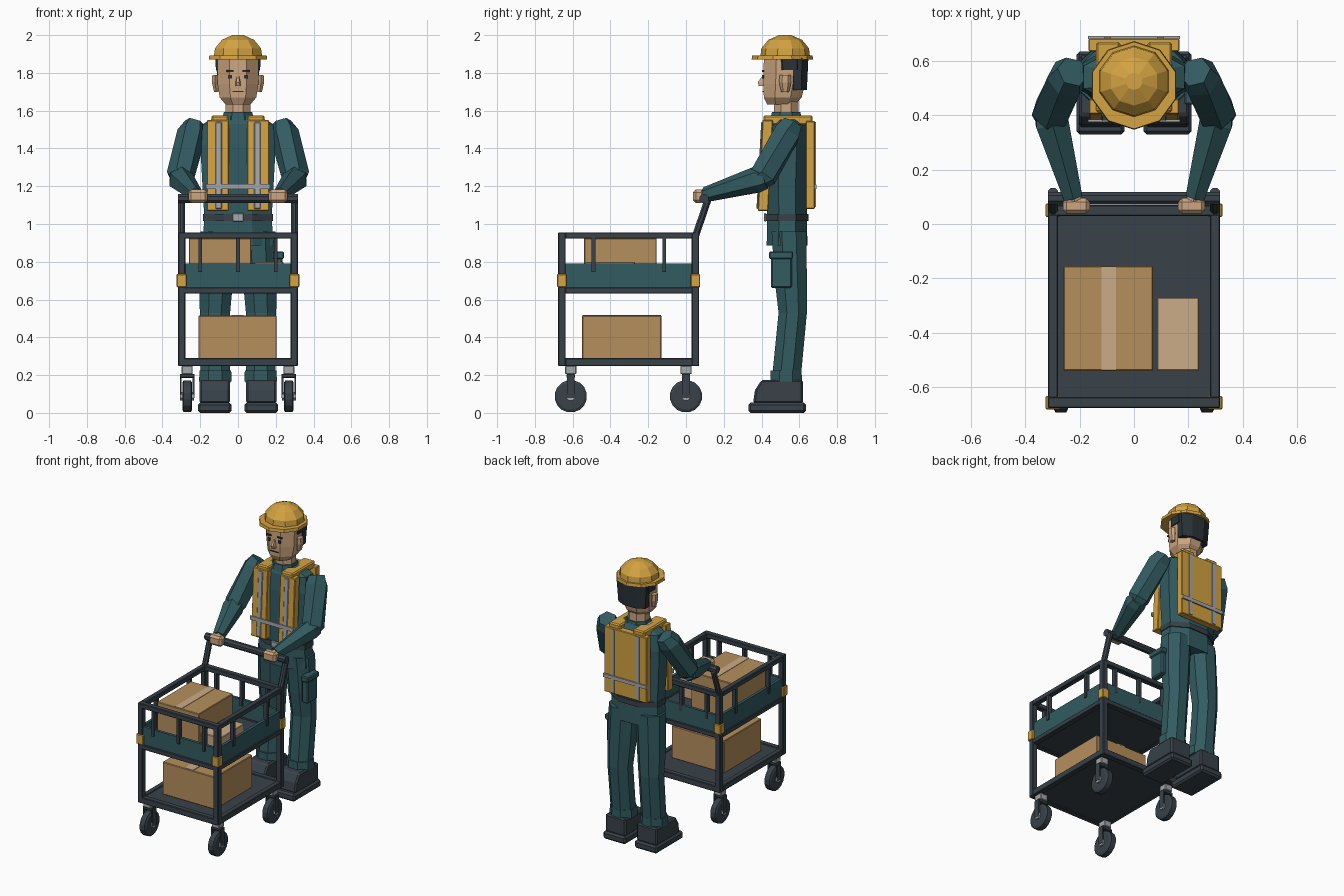
import bpy, math
from mathutils import Vector


def colour(name, r, g, b):
    m = bpy.data.materials.new(name)
    lin = [((c / 255 + 0.055) / 1.055) ** 2.4 for c in (r, g, b)]
    m.diffuse_color = (*lin, 1)
    return m


TEAL = colour("teal cloth", 50, 91, 97)
DARK = colour("dark metal", 56, 66, 74)
BLACK = colour("hair black", 43, 51, 57)
YELLOW = colour("safety yellow", 212, 163, 66)
SKIN = colour("skin", 205, 166, 128)
CARD = colour("cardboard", 182, 143, 92)
TAPE = colour("pale tape", 204, 172, 136)
GREY = colour("silver grey", 165, 168, 170)


def finish(name, verts, faces, mat, bevel=0, mirror=False):
    me = bpy.data.meshes.new(name)
    me.from_pydata([tuple(v) for v in verts], [], faces)
    me.materials.append(mat)
    ob = bpy.data.objects.new(name, me)
    bpy.context.collection.objects.link(ob)
    if bevel:
        b = ob.modifiers.new("bevel", 'BEVEL')
        b.width, b.segments = bevel, 1
    if mirror:
        ob.modifiers.new("mirror", 'MIRROR').use_mirror_merge = False
    return ob


def rings(name, loops, mat, bevel=0, mirror=False):
    """Skin a list of equal vertex loops and cap both ends."""
    n = len(loops[0])
    faces = [(k * n + i, k * n + (i + 1) % n, (k + 1) * n + (i + 1) % n, (k + 1) * n + i)
             for k in range(len(loops) - 1) for i in range(n)]
    faces += [tuple(reversed(range(n))), tuple(range((len(loops) - 1) * n, len(loops) * n))]
    return finish(name, [v for l in loops for v in l], faces, mat, bevel, mirror)


def box(name, x, y, z, mat, bevel=0.004, mirror=False):
    loops = [[(x[0], y[0], h), (x[1], y[0], h), (x[1], y[1], h), (x[0], y[1], h)] for h in z]
    return rings(name, loops, mat, bevel, mirror)


def loft(name, sections, mat, n=8, mirror=False):
    """Stack flat-sided polygons given as (x, y, z, half width, half depth)."""
    s = 1 / math.cos(math.pi / n)
    ang = [(i + 0.5) * 2 * math.pi / n for i in range(n)]
    loops = [[(x + rx * s * math.cos(a), y + ry * s * math.sin(a), z) for a in ang]
             for x, y, z, rx, ry in sections]
    return rings(name, loops, mat, 0, mirror)


def tube(name, points, mat, n=8, mirror=False):
    """Limb or bar through points given as (x, y, z, radius), mitred at joints."""
    ps = [Vector(p[:3]) for p in points]
    loops = []
    for i, p in enumerate(ps):
        d = (ps[min(i + 1, len(ps) - 1)] - ps[max(i - 1, 0)]).normalized()
        u = d.cross(Vector((0, 0, 1)) if abs(d.z) < 0.95 else Vector((0, 1, 0))).normalized()
        w = d.cross(u)
        r = points[i][3]
        loops.append([p + r * (u * math.cos(t) + w * math.sin(t))
                      for t in [(k + 0.5) * 2 * math.pi / n for k in range(n)]])
    return rings(name, loops, mat, 0, mirror)


# --- Cart frame ---
F, B = (-0.677, -0.637), (0.03, 0.07)      # front and back post depths
for tag, yy in (("front", F), ("back", B)):
    box(tag + "_post", (0.279, 0.317), yy, (0.25, 0.95), DARK, mirror=True)
    box(tag + "_corner_clip", (0.272, 0.325), (yy[0] - 0.005, yy[1] + 0.005), (0.665, 0.735), YELLOW, mirror=True)
    for rail, z in (("lower", (0.247, 0.29)), ("tray", (0.632, 0.665)), ("top", (0.922, 0.956))):
        box(f"{tag}_{rail}_rail", (-0.317, 0.317), yy, z, DARK)
    mid = sum(yy) / 2
    box(tag + "_tray_panel", (-0.285, 0.285), (mid - 0.01, mid + 0.01), (0.655, 0.79), TEAL, 0)
    for x in (-0.2, 0, 0.2):
        box(tag + "_slat", (x - 0.01, x + 0.01), (mid - 0.018, mid + 0.012), (0.745, 0.93), DARK, 0)
for rail, z in (("lower", (0.247, 0.29)), ("tray", (0.632, 0.665)), ("top", (0.922, 0.956))):
    box(f"side_{rail}_rail", (0.279, 0.317), (-0.64, 0.035), z, DARK, mirror=True)
box("side_tray_panel", (0.288, 0.308), (-0.64, 0.035), (0.655, 0.79), TEAL, 0, True)
for y in (-0.49, -0.115):
    box("side_slat", (0.287, 0.316), (y - 0.01, y + 0.01), (0.745, 0.93), DARK, 0, True)
box("lower_deck", (-0.3, 0.3), (-0.65, 0.045), (0.255, 0.285), DARK, 0)
box("upper_deck", (-0.3, 0.3), (-0.65, 0.045), (0.637, 0.66), DARK, 0)

# --- Push handle ---
tube("handle_arm", [(0.298, 0.05, 0.935, 0.02), (0.298, 0.115, 1.125, 0.02)], DARK, mirror=True)
tube("handle_bar", [(-0.317, 0.095, 1.135, 0.025), (0.317, 0.095, 1.135, 0.025)], DARK)

# --- Casters ---
for y in (-0.61, 0.0):
    tube("wheel", [(0.243, y, 0.088, 0.072), (0.25, y, 0.088, 0.086), (0.288, y, 0.088, 0.086),
                   (0.295, y, 0.088, 0.072)], DARK, 16, True)
    tube("wheel_hub", [(0.232, y, 0.088, 0.025), (0.306, y, 0.088, 0.025)], GREY, 8, True)
    for x in (0.23, 0.298):
        box("caster_fork", (x, x + 0.01), (y - 0.02, y + 0.02), (0.08, 0.2), DARK, 0, True)
    box("caster_crown", (0.23, 0.308), (y - 0.022, y + 0.022), (0.185, 0.207), DARK, mirror=True)
    box("caster_mount", (0.24, 0.298), (y - 0.03, y + 0.03), (0.205, 0.25), GREY, mirror=True)

# --- Parcels ---
box("lower_parcel", (-0.21, 0.205), (-0.55, -0.13), (0.285, 0.515), CARD)
box("lower_parcel_tape", (-0.035, 0.03), (-0.548, -0.132), (0.513, 0.519), TAPE, 0)
box("upper_parcel", (-0.26, 0.07), (-0.54, -0.155), (0.66, 0.925), CARD)
box("upper_parcel_tape", (-0.12, -0.067), (-0.538, -0.157), (0.922, 0.928), TAPE, 0)
box("small_parcel", (0.085, 0.24), (-0.54, -0.27), (0.66, 0.8), TAPE)

# --- Boots and legs ---
box("boot_sole", (0.035, 0.212), (0.33, 0.635), (0, 0.055), DARK, 0.012, True)
rings("boot_upper", [[(0.043, f, z), (0.203, f, z), (0.203, 0.62, z), (0.043, 0.62, z)]
                     for f, z in ((0.355, 0.05), (0.365, 0.12), (0.40, 0.175))], DARK, 0.01, True)
loft("trouser_leg", [(0.12, 0.535, 0.16, 0.08, 0.078), (0.12, 0.535, 0.22, 0.078, 0.076),
                     (0.122, 0.565, 0.53, 0.08, 0.075), (0.116, 0.555, 0.7, 0.09, 0.085),
                     (0.104, 0.545, 0.96, 0.094, 0.092)], TEAL, mirror=True)
loft("trouser_cuff", [(0.12, 0.53, 0.165, 0.086, 0.084), (0.12, 0.53, 0.225, 0.084, 0.082)], TEAL, mirror=True)
box("cargo_pocket", (0.185, 0.235), (0.45, 0.56), (0.66, 0.83), TEAL, 0.008)
box("cargo_pocket_flap", (0.185, 0.243), (0.44, 0.567), (0.815, 0.855), TEAL, 0.006)

# --- Torso ---
loft("jacket", [(0, 0.535, 0.885, 0.19, 0.108), (0, 0.535, 1.03, 0.178, 0.105), (0, 0.535, 1.2, 0.188, 0.108),
                (0, 0.54, 1.42, 0.2, 0.112), (0, 0.54, 1.53, 0.185, 0.1), (0, 0.535, 1.575, 0.1, 0.075)], TEAL)
loft("collar", [(0, 0.53, 1.55, 0.085, 0.085), (0, 0.53, 1.592, 0.075, 0.075)], TEAL)
loft("belt", [(0, 0.535, 1.017, 0.185, 0.113), (0, 0.535, 1.053, 0.185, 0.113)], DARK)
box("belt_buckle", (-0.03, 0.03), (0.412, 0.425), (1.013, 1.057), GREY)

# --- Safety vest ---
def slab(name, x, a, b, t, mat, mirror):
    """Leaning plate from (y, z) a to b with thickness t along y."""
    loops = [[(x[0], y, z), (x[1], y, z), (x[1], y + t, z), (x[0], y + t, z)] for y, z in (a, b)]
    return rings(name, loops, mat, 0.004, mirror)

slab("vest_front", (0.048, 0.165), (0.38, 1.07), (0.405, 1.55), 0.055, YELLOW, True)
slab("vest_front_stripe", (0.085, 0.12), (0.373, 1.08), (0.398, 1.54), 0.009, GREY, True)
box("vest_front_band", (-0.17, 0.17), (0.375, 0.385), (1.185, 1.212), GREY, 0)
box("vest_back", (-0.168, 0.168), (0.635, 0.682), (1.08, 1.545), YELLOW)
box("vest_back_stripe", (0.085, 0.11), (0.68, 0.688), (1.09, 1.54), GREY, 0, True)
box("vest_back_band", (-0.17, 0.17), (0.68, 0.692), (1.185, 1.21), GREY, 0)
box("vest_shoulder", (0.05, 0.14), (0.41, 0.67), (1.525, 1.575), YELLOW, 0.008, True)

# --- Arms and hands ---
tube("upper_arm", [(0.225, 0.56, 1.53, 0.06), (0.245, 0.535, 1.48, 0.078), (0.305, 0.41, 1.255, 0.075),
                   (0.3, 0.365, 1.215, 0.05)], TEAL, 6, True)
tube("forearm", [(0.31, 0.42, 1.245, 0.06), (0.302, 0.375, 1.235, 0.07), (0.225, 0.1, 1.155, 0.04)], TEAL, 6, True)
tube("wrist", [(0.23, 0.13, 1.16, 0.03), (0.215, 0.07, 1.15, 0.03)], SKIN, 6, True)
box("hand", (0.162, 0.262), (0.038, 0.095), (1.112, 1.182), SKIN, 0.014, True)

# --- Head ---
loft("neck", [(0, 0.53, 1.56, 0.067, 0.065), (0, 0.53, 1.68, 0.067, 0.065)], SKIN)
loft("head", [(0, 0.505, 1.632, 0.065, 0.075), (0, 0.512, 1.67, 0.097, 0.1), (0, 0.52, 1.74, 0.108, 0.11),
              (0, 0.525, 1.88, 0.11, 0.113)], SKIN)
loft("ear", [(0.115, 0.525, 1.7, 0.012, 0.018), (0.122, 0.525, 1.75, 0.016, 0.028),
             (0.122, 0.525, 1.79, 0.014, 0.026)], SKIN, 6, True)
rings("nose", [[(-w, 0.42, z), (-w * 0.6, y, z), (w * 0.6, y, z), (w, 0.42, z)]
               for w, y, z in ((0.016, 0.385, 1.73), (0.015, 0.38, 1.75), (0.007, 0.405, 1.785))], SKIN)
box("eye", (0.033, 0.05), (0.403, 0.412), (1.77, 1.79), BLACK, 0, True)
box("eyebrow", (0.025, 0.06), (0.403, 0.412), (1.806, 1.816), BLACK, 0, True)
box("mouth", (-0.03, 0.03), (0.405, 0.414), (1.698, 1.704), BLACK, 0)
loft("hair_back", [(0, 0.59, 1.71, 0.105, 0.05), (0, 0.59, 1.88, 0.118, 0.058)], BLACK)
loft("hair_sides", [(0, 0.55, 1.815, 0.117, 0.09), (0, 0.55, 1.88, 0.12, 0.095)], BLACK)

# --- Hard hat ---
loft("hat_brim", [(0, 0.51, 1.87, 0.155, 0.155), (0, 0.51, 1.892, 0.152, 0.152)], YELLOW, 10)
loft("hat_dome", [(0, 0.525, 1.885, 0.128, 0.125), (0, 0.525, 1.93, 0.122, 0.12), (0, 0.525, 1.975, 0.085, 0.085),
                  (0, 0.525, 2.0, 0.03, 0.03)], YELLOW, 10)
